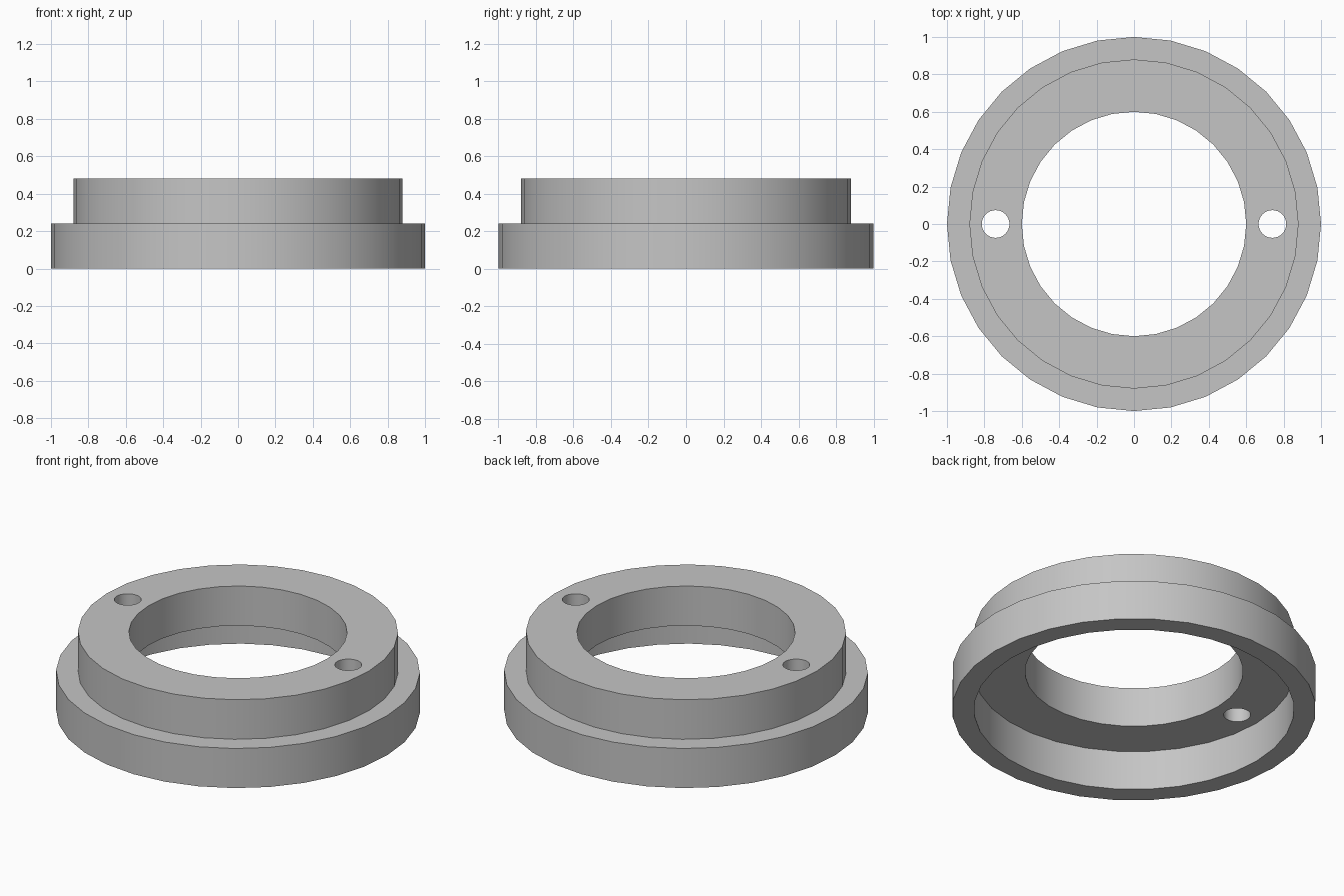
import bpy, bmesh, math

SIDES = 32
cube = bpy.data.objects.get("Cube")
if cube:
    bpy.data.objects.remove(cube, do_unlink=True)

# Plain grey finish
grey = bpy.data.materials.new("plain grey")
grey.use_nodes = True
colour = (0.56, 0.56, 0.56, 1)
grey.diffuse_color = colour
grey.node_tree.nodes["Principled BSDF"].inputs["Base Color"].default_value = colour


def ring(name, inner, outer, bottom, top):
    """Rectangular section turned about the vertical axis."""
    bm = bmesh.new()
    section = [(inner, bottom), (outer, bottom), (outer, top), (inner, top)]
    loops = []
    for i in range(SIDES):
        a = math.tau * i / SIDES
        loops.append([bm.verts.new((r * math.cos(a), r * math.sin(a), z))
                      for r, z in section])
    for i, here in enumerate(loops):
        after = loops[(i + 1) % SIDES]
        for j in range(4):
            k = (j + 1) % 4
            bm.faces.new((here[j], after[j], after[k], here[k]))
    bmesh.ops.recalc_face_normals(bm, faces=bm.faces)
    mesh = bpy.data.meshes.new(name)
    bm.to_mesh(mesh)
    bm.free()
    obj = bpy.data.objects.new(name, mesh)
    mesh.materials.append(grey)
    bpy.context.collection.objects.link(obj)
    return obj


def activate(obj):
    bpy.ops.object.select_all(action='DESELECT')
    obj.select_set(True)
    bpy.context.view_layer.objects.active = obj


# Wide lower rim, open underneath, and the raised collar on top of it
lower_rim = ring("lower_rim", 0.88, 1.0, 0.0, 0.24)
upper_collar = ring("upper_collar", 0.6, 0.88, 0.24, 0.48)

# Two through holes, one on each side of the collar
for x in (-0.74, 0.74):
    bpy.ops.mesh.primitive_cylinder_add(vertices=SIDES, radius=0.074, depth=0.6,
                                        location=(x, 0, 0.36))
    cutter = bpy.context.object
    cutter.name = "hole_cutter"
    cutter.hide_render = True
    cutter.data.materials.append(grey)
    activate(upper_collar)
    cut = upper_collar.modifiers.new("hole", 'BOOLEAN')
    cut.operation = 'DIFFERENCE'
    cut.solver = 'EXACT'
    cut.object = cutter
    bpy.ops.object.modifier_apply(modifier=cut.name)
    bpy.data.objects.remove(cutter, do_unlink=True)

# Smooth round walls with crisp rims
for part in (lower_rim, upper_collar):
    activate(part)
    bpy.ops.object.shade_smooth_by_angle(angle=math.radians(30))
